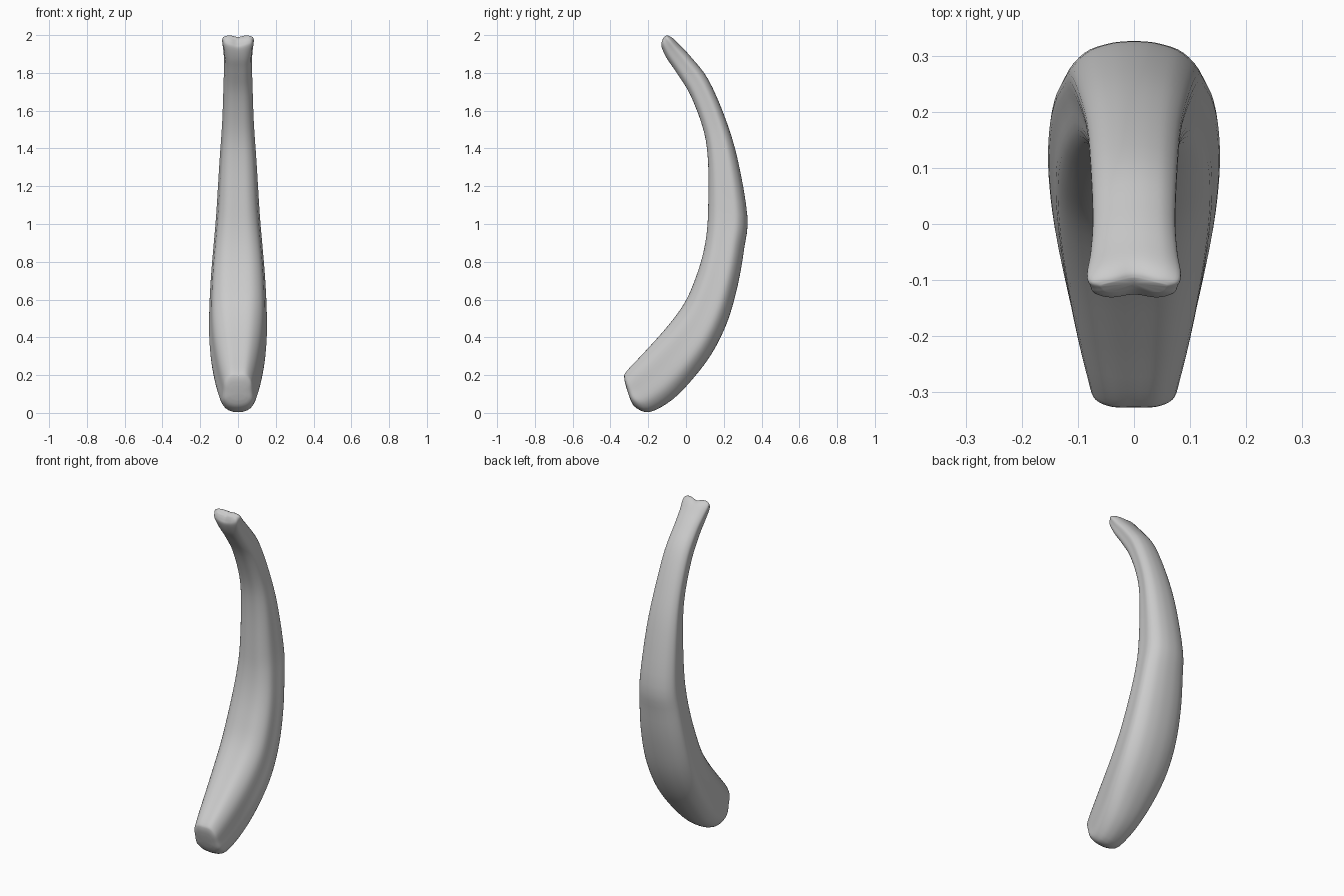
import bpy, bmesh
from math import exp
from mathutils import Vector

if "Cube" in bpy.data.objects:
    bpy.data.objects.remove(bpy.data.objects["Cube"])

# Stations along the fruit: inner y, z, outer y, z, half width
STATIONS = [
    (-.318, .14, -.295, .07, .04),
    (-.327, .188, -.265, .027, .076),
    (-.312, .222, -.19, .005, .09),
    (-.22, .32, -.07, .072, .116),
    (-.095, .46, .04, .185, .140),
    (-.005, .585, .14, .32, .151),
    (.05, .71, .22, .485, .150),
    (.088, .83, .275, .68, .141),
    (.11, .95, .308, .87, .127),
    (.118, 1.08, .325, 1.04, .114),
    (.118, 1.315, .274, 1.34, .097),
    (.095, 1.49, .208, 1.56, .083),
    (.025, 1.68, .118, 1.765, .076),
    (-.052, 1.805, .03, 1.88, .073),
    (-.10, 1.875, -.03, 1.945, .077),
    (-.13, 1.935, -.068, 1.985, .083),
    (-.131, 1.962, -.092, 2.0, .078),
    (-.124, 1.982, -.105, 2.0, .058),
]
# Half cross-section: depth from inner to outer side, share of half width
HALF = [(0, 0), (.015, .5), (.18, .85), (.45, .95), (.72, 1), (.9, .75), (.98, .38), (1, 0)]
SECTION = HALF + [(d, -x) for d, x in HALF[-2:0:-1]]


def spline(points, steps, closed=False):
    """Smooth curve through the points (Catmull-Rom)."""
    pts = [Vector(p) for p in points]
    n = len(pts)
    get = (lambda i: pts[i % n]) if closed else (lambda i: pts[max(0, min(n - 1, i))])
    out = []
    for i in range(n if closed else n - 1):
        a, b, c, d = (get(i + k) for k in (-1, 0, 1, 2))
        for s in range(steps):
            t = s / steps
            out.append(.5 * (2 * b + (c - a) * t + (2 * a - 5 * b + 4 * c - d) * t * t
                             + (3 * b - a - 3 * c + d) * t ** 3))
    if not closed:
        out.append(pts[-1])
    return out


bm = bmesh.new()
section = spline(SECTION, 4, True)

# Split the 5-number stations into two vectors for smoothing
sides = spline([s[:4] for s in STATIONS], 4)
widths = spline([(s[4], 0) for s in STATIONS], 4)

# Loft the rings, with a small notch in the stem tip
rings = []
for p, w in zip(sides, widths):
    inner, outer = Vector(p[:2]), Vector(p[2:])
    notch = max(0, min(1, (inner.y - 1.86) / .1)) * .014
    ring = []
    for d, x in section:
        q = inner.lerp(outer, d)
        dip = notch * exp(-(x * w[0] / .03) ** 2)
        ring.append(bm.verts.new((x * w[0], q.x + dip * .6, q.y - dip * .8)))
    rings.append(ring)
n = len(section)
for a, b in zip(rings, rings[1:]):
    for i in range(n):
        j = (i + 1) % n
        bm.faces.new((a[i], a[j], b[j], b[i]))

# Close both ends with fans
for ring in (rings[0], rings[-1]):
    mid = (ring[0].co + ring[n // 2].co) / 2
    c = bm.verts.new(mid)
    for i in range(n):
        bm.faces.new((ring[i], ring[(i + 1) % n], c))
bmesh.ops.recalc_face_normals(bm, faces=bm.faces)
for f in bm.faces:
    f.smooth = True

mesh = bpy.data.meshes.new("banana")
bm.to_mesh(mesh)
bm.free()
bpy.context.collection.objects.link(bpy.data.objects.new("banana", mesh))
